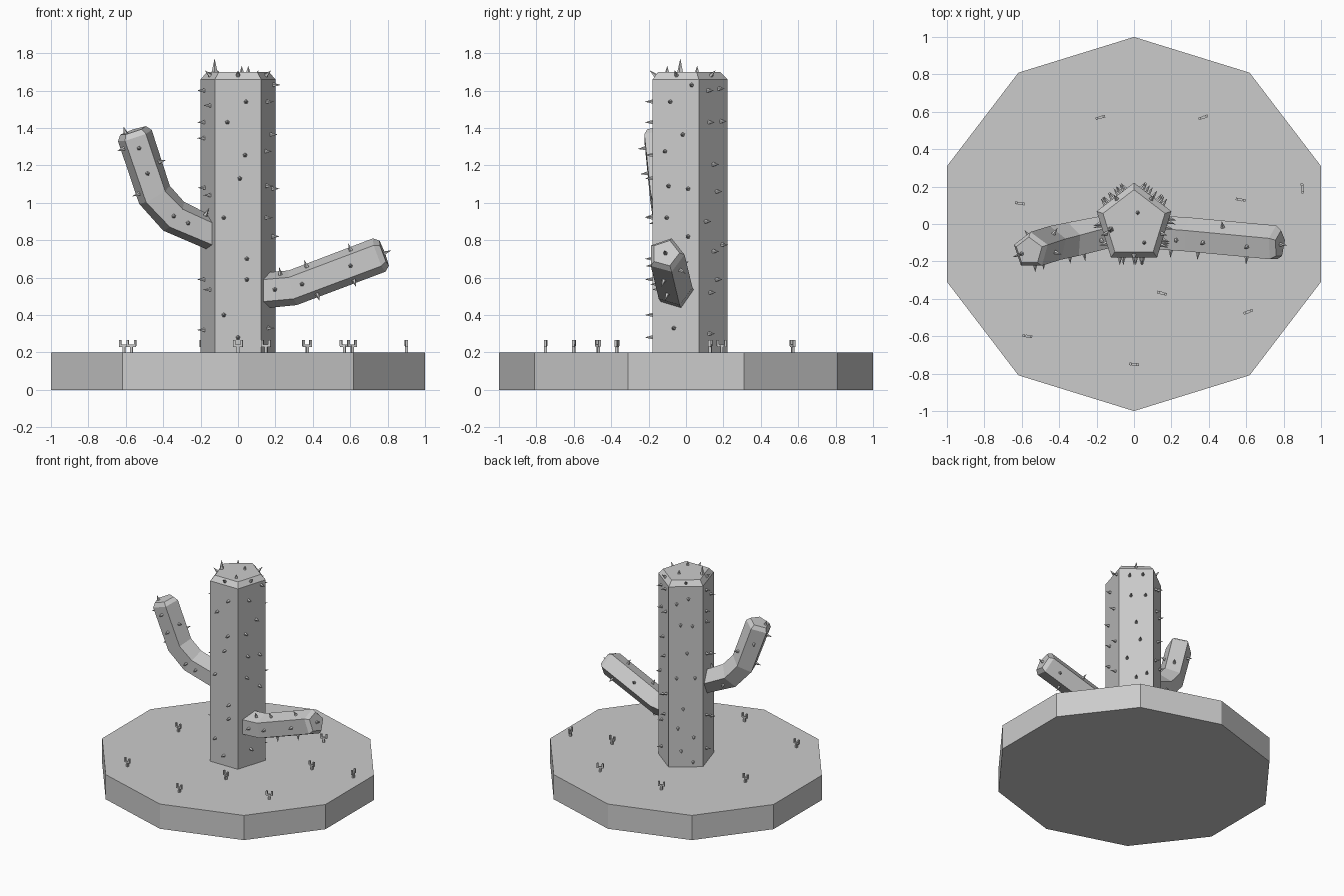
import bpy, bmesh, math
from mathutils import Vector, Matrix

if "Cube" in bpy.data.objects:
    bpy.data.objects.remove(bpy.data.objects["Cube"])

grey = bpy.data.materials.new("plain_grey")
grey.diffuse_color = (0.6, 0.6, 0.6, 1)
grey.use_nodes = True
grey.node_tree.nodes["Principled BSDF"].inputs["Base Color"].default_value = grey.diffuse_color


def ring(n, r, z, sx=1.0):
    """Horizontal polygon with one corner pointing to the back (+y)."""
    a = [math.pi / 2 + math.tau * i / n for i in range(n)]
    return [Vector((r * sx * math.cos(t), r * math.sin(t), z)) for t in a]


def loft(bm, rings):
    rows = [[bm.verts.new(p) for p in r] for r in rings]
    n = len(rows[0])
    for a, b in zip(rows, rows[1:]):
        for i in range(n):
            bm.faces.new((a[i], a[(i + 1) % n], b[(i + 1) % n], b[i]))
    bm.faces.new(rows[0])
    bm.faces.new(rows[-1])


def finish(name, bm):
    bmesh.ops.recalc_face_normals(bm, faces=bm.faces)
    me = bpy.data.meshes.new(name)
    bm.to_mesh(me)
    bm.free()
    me.materials.append(grey)
    ob = bpy.data.objects.new(name, me)
    bpy.context.collection.objects.link(ob)
    return ob


def solid(name, rings):
    bm = bmesh.new()
    loft(bm, rings)
    return finish(name, bm)


def spine(bm, p, n, length=0.045, r=0.013):
    n = Vector(n).normalized()
    m = (Matrix.Translation(Vector(p) + n * (length / 2 - 0.003))
         @ n.to_track_quat('Z', 'Y').to_matrix().to_4x4())
    bmesh.ops.create_cone(bm, cap_ends=True, segments=5, radius1=r, radius2=0,
                          depth=length, matrix=m)


# ten-sided ground slab
solid("ground_slab", [ring(10, 1, 0, 1.0515), ring(10, 1, 0.2, 1.0515)])

# five-sided trunk with chamfered top
R, SX = 0.221, 0.95
solid("trunk", [ring(5, R, 0.19, SX), ring(5, R, 1.66, SX), ring(5, R * 0.83, 1.7, SX)])

# trunk spines: face direction -> (offset along face, height)
trunk_spines = {
    270: [(.045, 1.54), (-.06, 1.43), (.04, 1.255), (.01, 1.13), (-.08, .92),
          (.05, .70), (.05, .59), (-.08, .40), (0, .28)],
    342: [(-.03, 1.54), (.09, 1.63), (.04, 1.365), (-.06, 1.275), (-.04, 1.09),
          (.07, 1.075), (-.05, .92), (.07, .82), (-.01, .33)],
    198: [(-.06, 1.6), (.05, 1.52), (-.06, 1.43), (-.06, 1.345), (-.05, 1.08),
          (.05, 1.04), (-.06, .59), (.05, .535), (-.06, .32)],
    126: [(-.07, 1.52), (.02, 1.56), (-.04, 1.35), (.05, 1.34), (.01, 1.12), (-.07, .92),
          (.07, .92), (-.02, .67), (-.06, .515), (.06, .44), (-.035, .33), (.055, .24)],
    54: [(-.04, 1.43), (.07, 1.435), (-.05, 1.6), (.05, 1.61), (0, 1.205), (.03, 1.06),
         (-.07, .9), (.08, .775), (0, .74), (.03, .59), (-.03, .52), (-.04, .3)],
}
bm = bmesh.new()
for deg, spots in trunk_spines.items():
    a = math.radians(deg)
    n, t = Vector((math.cos(a), math.sin(a), 0)), Vector((-math.sin(a), math.cos(a), 0))
    for u, z in spots:
        p = n * R * 0.809 + t * u
        spine(bm, (p.x * SX, p.y, z), n)
    # one on each chamfer
    p = n * R * 0.74
    spine(bm, (p.x * SX, p.y, 1.68), n + Vector((0, 0, 0.9)))
for x, y, l in [(-.125, -.03, .075), (.02, .06, .035), (.055, -.1, .035)]:
    spine(bm, (x, y, 1.7), (0, 0, 1), l, 0.017 if l > .05 else 0.012)
finish("trunk_spines", bm)


# arms: five-sided sweep along a path, chamfered at the tip
def frame(t):
    t = t.normalized()
    y = Vector((0, 1, 0))
    e1 = (y - t * y.dot(t)).normalized()
    return e1, t.cross(e1)


def around(t, deg):
    e1, e2 = frame(t)
    return e1 * math.cos(math.radians(deg)) + e2 * math.sin(math.radians(deg))


def arm(name, path, spots, tip_spines):
    path = [Vector(p) for p in path]
    r = 0.1
    dirs = [(b - a).normalized() for a, b in zip(path, path[1:])]
    tans = [Vector((math.copysign(1, path[-1].x), 0, 0))]
    tans += [(a + b).normalized() for a, b in zip(dirs, dirs[1:])]
    end = dirs[-1]
    stations = [(p, t, r) for p, t in zip(path, tans)]
    stations += [(path[-1] - end * 0.03, end, r), (path[-1], end, r * 0.76)]
    solid(name, [[p + around(t, 72 * i) * s for i in range(5)] for p, t, s in stations])
    bm = bmesh.new()
    for seg, f, deg in spots:
        n = around(dirs[seg], deg)
        spine(bm, path[seg].lerp(path[seg + 1], f) + n * r * 0.809, n)
    for deg, off in tip_spines:
        spine(bm, path[-1] + around(end, deg) * off, end)
    finish(name + "_spines", bm)


arm("left_arm",
    [(-.14, -.05, .835), (-.34, -.09, .925), (-.445, -.11, 1.04), (-.56, -.145, 1.385)],
    [(2, .75, 180), (2, .36, 180), (1, .1, 180), (0, .7, 180), (2, .8, 108), (2, .1, 108),
     (2, .45, 252), (0, .35, 252), (2, .6, 36), (2, .25, -36), (0, .75, 36)],
    [(108, .045)])
arm("right_arm",
    [(.13, -.055, .53), (.29, -.065, .545), (.78, -.11, .73)],
    [(0, .45, 180), (1, .12, 180), (1, .65, 180), (0, .65, 108), (1, .22, 108), (1, .7, 108),
     (1, .22, 252), (1, .62, 252), (1, .4, 36), (1, .75, -36)],
    [(0, 0)])

# tiny forked sprouts scattered on the slab: x, y, turn
sprouts = [(-.18, .57, 15), (.37, .57, 20), (.9, .19, 95), (.57, .13, -10), (-.61, .11, -8),
           (.15, -.37, -15), (.61, -.47, 20), (-.57, -.6, -8), (0, -.75, -5)]
bm = bmesh.new()
for x, y, turn in sprouts:
    place = Matrix.Translation((x, y, 0.2)) @ Matrix.Rotation(math.radians(turn), 4, 'Z')
    # stem, crossbar, two prongs: centre, size
    for c, s in [((0, 0, .016), (.015, .015, .04)), ((0, 0, .036), (.05, .012, .012)),
                 ((-.02, 0, .05), (.012, .014, .032)), ((.02, 0, .05), (.012, .014, .032))]:
        m = place @ Matrix.Translation(c) @ Matrix.Diagonal((*s, 1))
        bmesh.ops.create_cube(bm, size=1, matrix=m)
finish("ground_sprouts", bm)
